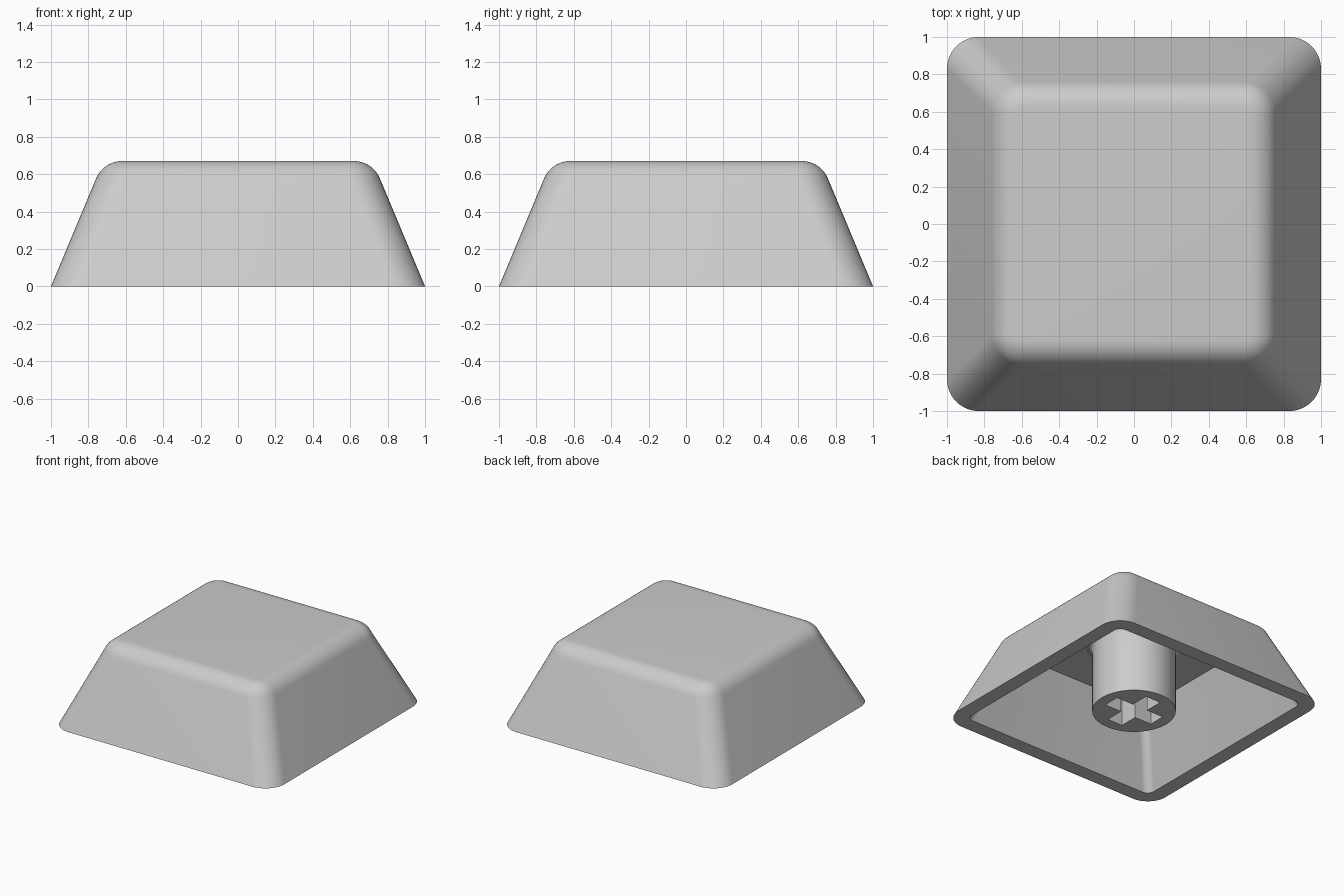
import bpy
import bmesh
from math import cos, sin, pi, radians

cube = bpy.data.objects.get("Cube")
if cube:
    bpy.data.objects.remove(cube, do_unlink=True)

grey = bpy.data.materials.new("light_grey_plastic")
grey.use_nodes = True
colour = (0.6, 0.6, 0.6, 1)
grey.diffuse_color = colour
grey.node_tree.nodes["Principled BSDF"].inputs["Base Color"].default_value = colour


def rounded_square(half, radius, z, steps=10):
    """Square ring with rounded corners."""
    points = []
    for corner in range(4):
        middle = pi / 4 + corner * pi / 2
        sx = 1 if cos(middle) > 0 else -1
        sy = 1 if sin(middle) > 0 else -1
        for i in range(steps + 1):
            a = (corner + i / steps) * pi / 2
            points.append((sx * (half - radius) + radius * cos(a),
                           sy * (half - radius) + radius * sin(a), z))
    return points


def circle(radius, z, steps=64):
    return [(radius * cos(2 * pi * i / steps), radius * sin(2 * pi * i / steps), z)
            for i in range(steps)]


def loft(name, rings):
    """Skin a stack of equal rings and cap both ends."""
    bm = bmesh.new()
    loops = [[bm.verts.new(p) for p in ring] for ring in rings]
    for low, high in zip(loops, loops[1:]):
        n = len(low)
        for i in range(n):
            j = (i + 1) % n
            bm.faces.new((low[i], low[j], high[j], high[i]))
    bm.faces.new(loops[0])
    bm.faces.new(loops[-1])
    bmesh.ops.recalc_face_normals(bm, faces=bm.faces)
    mesh = bpy.data.meshes.new(name)
    bm.to_mesh(mesh)
    bm.free()
    mesh.materials.append(grey)
    obj = bpy.data.objects.new(name, mesh)
    bpy.context.collection.objects.link(obj)
    return obj


def activate(obj):
    bpy.ops.object.select_all(action='DESELECT')
    obj.select_set(True)
    bpy.context.view_layer.objects.active = obj


# Hollow shell: cavity ceiling, cavity wall, rim, sloped side, rounded top edge
ceiling = 0.55
rings = [rounded_square(0.65, 0.06, ceiling),
         rounded_square(0.88, 0.06, 0),
         rounded_square(1, 0.17, 0)]
for i in range(11):
    a = radians(22.6 + 67.4 * i / 10)
    half = 0.62 + 0.15 * cos(a)
    rings.append(rounded_square(half, half - 0.595, 0.52 + 0.15 * sin(a)))
shell = loft("cap_shell", rings)

# Central stem with a small flare where it meets the ceiling
flare = 0.05
stem_rings = [circle(0.31, 0)]
for i in range(7):
    a = i / 6 * pi / 2
    stem_rings.append(circle(0.31 + flare * (1 - cos(a)), ceiling - flare + flare * sin(a)))
stem_rings.append(circle(0.36, ceiling + 0.01))
stem = loft("stem", stem_rings)

# Cross-shaped socket cut into the stem
arm, width = 0.22, 0.068
quarter = [(arm, -width), (arm, width), (width, width)]
outline = []
for x, y in quarter * 4:
    turns = len(outline) // 3
    for _ in range(turns):
        x, y = -y, x
    outline.append((x, y))
cutter = loft("socket_cutter", [[(x, y, z) for x, y in outline] for z in (-0.1, 0.42)])
cutter.hide_render = True
cut = stem.modifiers.new("socket", 'BOOLEAN')
cut.operation = 'DIFFERENCE'
cut.solver = 'EXACT'
cut.object = cutter
activate(stem)
bpy.ops.object.modifier_apply(modifier=cut.name)
bpy.data.objects.remove(cutter, do_unlink=True)

# Smooth rounded surfaces, keep rim and socket edges crisp
for part in (shell, stem):
    activate(part)
    bpy.ops.object.shade_smooth_by_angle(angle=radians(30))
